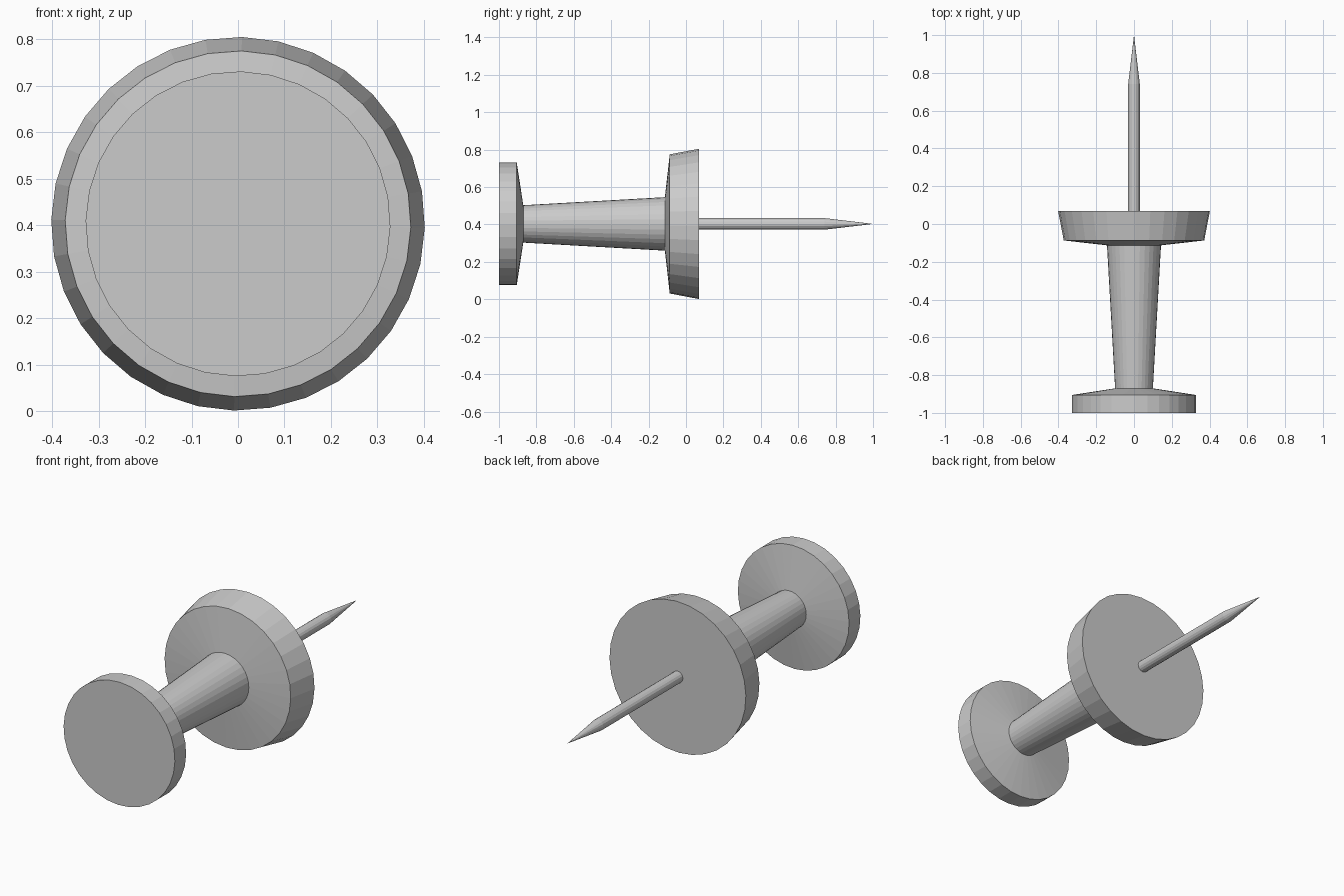
import bpy, bmesh
from math import cos, sin, tau, radians

cube = bpy.data.objects.get("Cube")
if cube:
    bpy.data.objects.remove(cube, do_unlink=True)

AXIS_Z = 0.403

grey = bpy.data.materials.new("light_grey")
grey.use_nodes = True
colour = (0.6, 0.6, 0.6, 1)
grey.diffuse_color = colour
grey.node_tree.nodes["Principled BSDF"].inputs["Base Color"].default_value = colour


def lathe(name, profile, sides, turn=0.0):
    """Closed solid turned around the y axis from (y, radius) points."""
    bm = bmesh.new()
    rings = []
    for y, r in profile:
        if r == 0:
            rings.append([bm.verts.new((0, y, AXIS_Z))] * sides)
        else:
            angles = [turn + tau * i / sides for i in range(sides)]
            rings.append([bm.verts.new((r * cos(a), y, AXIS_Z + r * sin(a))) for a in angles])
    for a, b in zip(rings, rings[1:]):
        for i in range(sides):
            j = (i + 1) % sides
            corners = list(dict.fromkeys((a[i], a[j], b[j], b[i])))
            bm.faces.new(corners)
    for ring, (y, r) in zip((rings[0], rings[-1]), (profile[0], profile[-1])):
        if r:
            bm.faces.new(ring)
    bmesh.ops.recalc_face_normals(bm, faces=bm.faces)
    mesh = bpy.data.meshes.new(name)
    bm.to_mesh(mesh)
    bm.free()
    mesh.materials.append(grey)
    obj = bpy.data.objects.new(name, mesh)
    bpy.context.collection.objects.link(obj)
    return obj


# Handle: front cap, tapered grip and wide collar in one turned piece
lathe("handle", [
    (-1.0, 0.328), (-0.905, 0.328), (-0.87, 0.10),
    (-0.113, 0.143), (-0.087, 0.372), (0.07, 0.402),
], 32, radians(-1.2))

# Pin: straight shaft with a long sharpened tip
lathe("pin", [(0.06, 0.031), (0.74, 0.031), (1.0, 0)], 16)
